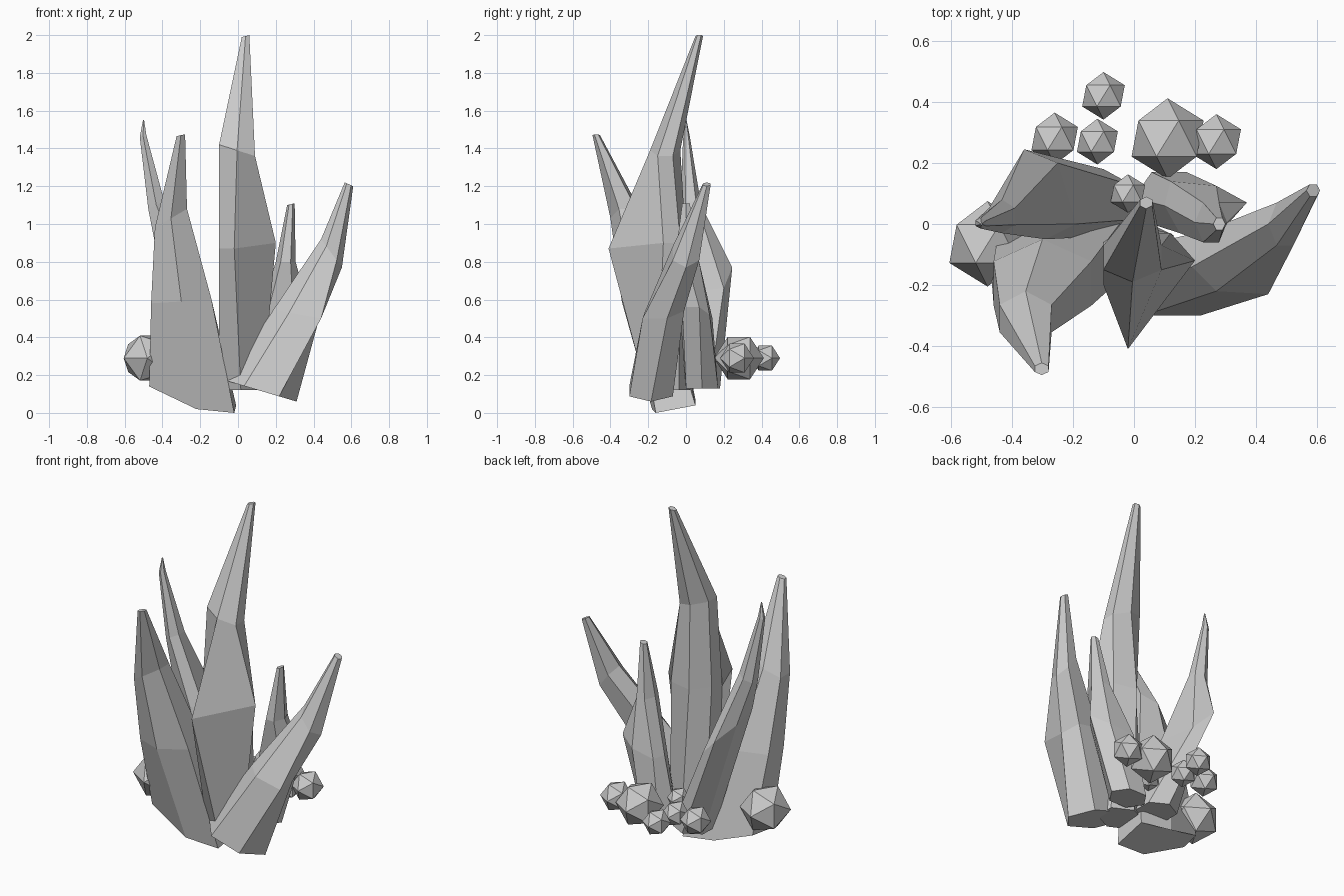
import bpy, bmesh, math

if "Cube" in bpy.data.objects:
    bpy.data.objects.remove(bpy.data.objects["Cube"])

SIDES = 6
C30 = math.cos(math.radians(30))


def ring_points(ring, ridge_front):
    """Six corner points, or a tilted hexagon filling x/y extents (z at left, z at right)."""
    if isinstance(ring, list):
        return ring
    x0, x1, y0, y1, z_left, z_right = ring
    cx, cy = (x0 + x1) / 2, (y0 + y1) / 2
    rx, ry = (x1 - x0) / 2, (y1 - y0) / 2
    pts = []
    for k in range(SIDES):
        a = math.radians(60 * k + (30 if ridge_front else 0))
        u, v = math.cos(a), math.sin(a)
        if ridge_front:
            u /= C30
        else:
            v /= C30
        z = z_left + (z_right - z_left) * (u + 1) / 2
        pts.append((cx + rx * u, cy + ry * v, z))
    return pts


def crystal(name, rings, ridge_front=True):
    """Loft a faceted shard through six-sided rings, base first."""
    bm = bmesh.new()
    loops = [[bm.verts.new(p) for p in ring_points(r, ridge_front)] for r in rings]
    for lo, hi in zip(loops, loops[1:]):
        for k in range(SIDES):
            n = (k + 1) % SIDES
            bm.faces.new((lo[k], lo[n], hi[n], hi[k]))
    bm.faces.new(loops[0][::-1])
    bm.faces.new(loops[-1])
    bmesh.ops.recalc_face_normals(bm, faces=bm.faces)
    mesh = bpy.data.meshes.new(name)
    bm.to_mesh(mesh)
    bm.free()
    ob = bpy.data.objects.new(name, mesh)
    bpy.context.collection.objects.link(ob)


# Tall centre shard with a sharp front ridge
crystal("centre_crystal", [
    (-.10, .13, -.21, .02, .12, .12),
    [(.12, -.03, .9), (-.02, 0, .9), (-.1, -.1, .9),
     (-.1, -.2, .87), (-.02, -.41, .87), (.2, -.12, .9)],
    (-.10, .09, -.19, -.03, 1.42, 1.36),
    (.02, .06, .05, .09, 1.99, 2.0)])

# Front left shard
crystal("front_left_crystal", [
    [(-.01, .05, .04), (-.22, .05, .07), (-.44, 0, .14),
     (-.47, -.14, .14), (-.22, -.18, .02), (-.02, -.16, 0)],
    (-.46, -.14, -.34, -.05, .58, .60),
    (-.44, -.27, -.40, -.22, .98, 1.08),
    (-.325, -.28, -.495, -.455, 1.465, 1.475)])

# Back left shard, sharp tip
crystal("back_left_crystal", [
    (-.20, .0, -.04, .18, .13, .13),
    [(-.25, .2, .66), (-.36, .245, .77), (-.42, .12, .84),
     (-.44, .0, .9), (-.29, -.05, .75), (-.19, .0, .64)],
    (-.475, -.39, -.03, .08, 1.08, 1.12),
    (-.52, -.485, -.015, .02, 1.46, 1.47),
    (-.503, -.497, -.003, .003, 1.55, 1.55)])

# Small back right shard
crystal("back_right_crystal", [
    (.0, .23, .0, .17, .13, .13),
    [(.37, .07, .56), (.27, .125, .52), (.12, .14, .5),
     (.1, .06, .5), (.15, -.03, .5), (.29, -.02, .56)],
    (.20, .305, -.06, .07, .80, .80),
    (.26, .30, -.02, .02, 1.10, 1.11)], ridge_front=False)

# Leaning right shard
crystal("right_crystal", [
    (-.06, .31, -.30, -.07, .17, .06),
    [(.43, -.1, .5), (.38, -.01, .54), (.24, -.02, .57),
     (.19, -.14, .55), (.27, -.22, .53), (.44, -.23, .5)],
    (.44, .55, -.07, .07, .92, .77),
    (.565, .61, .09, .13, 1.22, 1.20)], ridge_front=False)

# Round pebbles around the back: x, y, radius
pebbles = [(-.10, .42, .078), (-.26, .28, .085), (-.12, .27, .075), (.11, .28, .132),
           (.27, .27, .09), (-.02, .10, .063), (-.48, -.065, .14)]
for i, (x, y, r) in enumerate(pebbles):
    bpy.ops.mesh.primitive_ico_sphere_add(subdivisions=1, radius=r, location=(x, y, .29),
                                          rotation=(math.radians(-90), 0, 0))
    bpy.context.object.name = f"pebble_{i + 1}"
